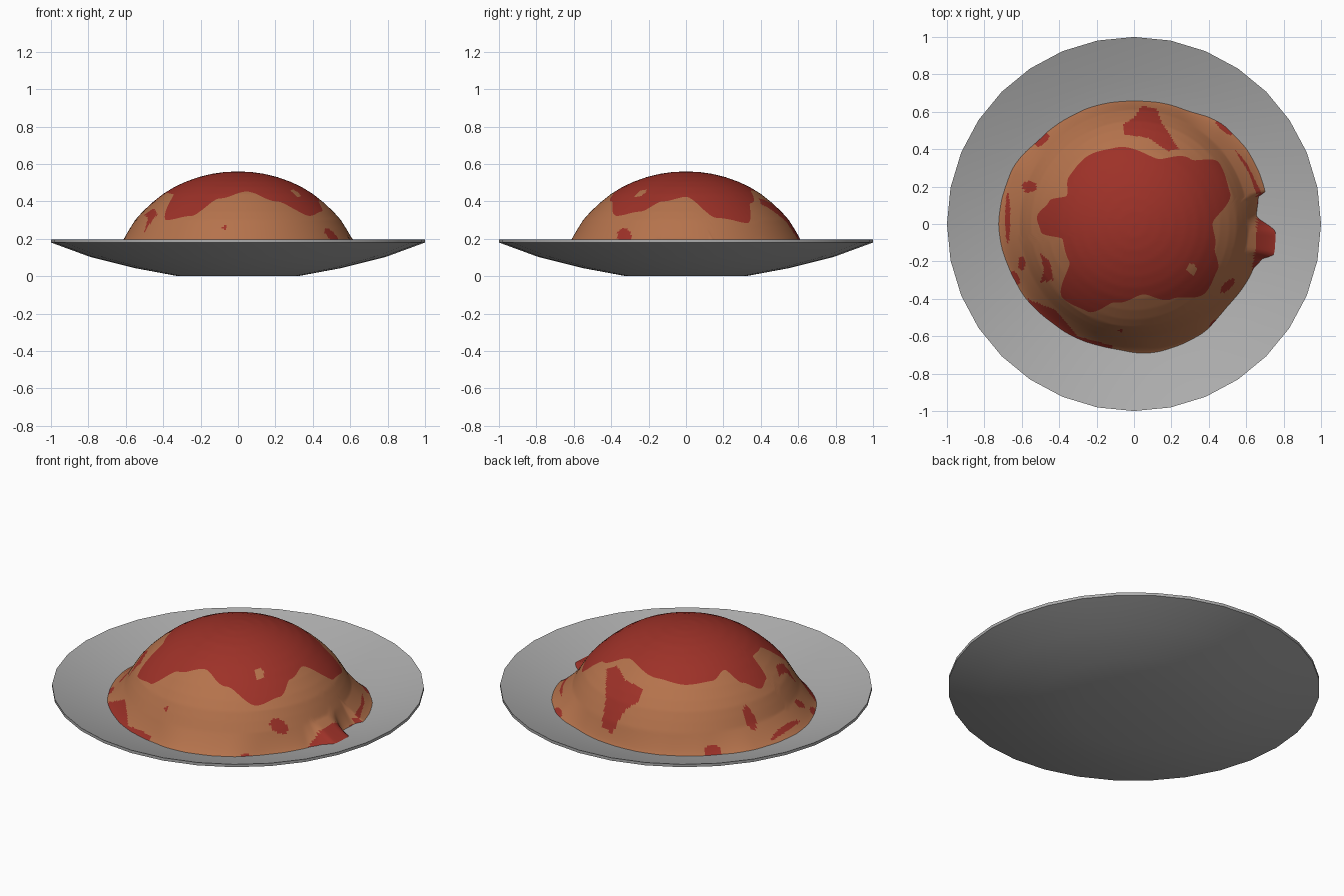
import bpy, bmesh, math
from mathutils import Vector

if "Cube" in bpy.data.objects:
    bpy.data.objects.remove(bpy.data.objects["Cube"])


def material(name, rgb):
    m = bpy.data.materials.new(name)
    m.diffuse_color = (*rgb, 1)
    m.use_nodes = True
    m.node_tree.nodes["Principled BSDF"].inputs["Base Color"].default_value = m.diffuse_color
    return m


GREY = material("plate grey", (0.42, 0.42, 0.42))
PASTA = material("pasta orange", (0.46, 0.17, 0.072))
SAUCE = material("sauce red", (0.34, 0.031, 0.021))


def make_object(name, bm, mats):
    me = bpy.data.meshes.new(name)
    bmesh.ops.recalc_face_normals(bm, faces=bm.faces)
    bm.to_mesh(me)
    bm.free()
    for m in mats:
        me.materials.append(m)
    ob = bpy.data.objects.new(name, me)
    bpy.context.collection.objects.link(ob)
    bpy.ops.object.select_all(action='DESELECT')
    ob.select_set(True)
    bpy.context.view_layer.objects.active = ob
    return ob


def linear(points, x):
    for (x0, y0), (x1, y1) in zip(points, points[1:]):
        if x <= x1:
            return y0 + (y1 - y0) * (x - x0) / (x1 - x0)
    return points[-1][1]


def around(table, deg):
    """Smooth closed outline: radius at an angle, from (degree, radius) pairs."""
    t = [(table[-1][0] - 360, table[-1][1])] + table + [(table[0][0] + 360, table[0][1])]
    for (a, p), (b, q) in zip(t, t[1:]):
        if a <= deg <= b:
            k = (deg - a) / (b - a)
            return p + (q - p) * k * k * (3 - 2 * k)


# Plate: thin 32-sided shallow dish
UNDER = [(0.32, 0), (0.55, 0.043), (0.79, 0.103), (1.0, 0.18)]
TOP = [(1.0, 0.197), (0.79, 0.122), (0.55, 0.062), (0.32, 0.02)]
bm = bmesh.new()
rings = []
for r, z in UNDER + TOP:
    rings.append([bm.verts.new((r * math.cos(i * math.pi / 16), r * math.sin(i * math.pi / 16), z))
                  for i in range(32)])
for a, b in zip(rings, rings[1:]):
    for i in range(32):
        j = (i + 1) % 32
        bm.faces.new((a[i], a[j], b[j], b[i]))
bm.faces.new(rings[0])
bm.faces.new(rings[-1])
make_object("plate", bm, [GREY])
bpy.ops.object.shade_smooth_by_angle(angle=math.radians(35))

# Pasta mound: outline on the plate, outline of the sauce cap, height profile
EDGE = [(4, .66), (12, .68), (14, .73), (31, .73), (46, .72), (68, .67), (90, .66),
        (117, .67), (135, .68), (157, .72), (180, .73), (209, .71), (234, .69),
        (260, .68), (278, .70), (300, .695), (318, .67), (339, .685), (344, .71),
        (348, .775), (356, .77)]
CAP = [(0, .42), (18, .54), (36, .56), (49, .46), (71, .37), (104, .42), (125, .44),
       (144, .43), (157, .39), (165, .47), (176, .52), (185, .50), (192, .39),
       (210, .40), (226, .55), (242, .53), (257, .43), (277, .38), (297, .45),
       (316, .53), (331, .51), (344, .45)]
PROFILE = [(0, .56), (.07, .557), (.14, .547), (.21, .53), (.28, .505), (.34, .477), (.40, .44),
           (.46, .392), (.51, .345), (.55, .30), (.58, .252), (.61, .20)]
FLOOR = [(0, .02)] + TOP[::-1]


def height(r, edge):
    if r <= .61:
        return linear(PROFILE, r)
    f = linear(FLOOR, r)
    u = min(1, (r - .61) / (edge - .61))
    return f + (.20 - linear(FLOOR, .61)) * (1 - u) ** 1.2 - .004 * u


# Sauce splashes: outlines seen from above, and small drops (x, y, rx, ry, turn)
SPLASHES = [
    [(-.06, .53), (0, .57), (.04, .63), (.12, .62), (.15, .54), (.24, .40), (.18, .39), (.08, .46), (-.05, .48)],
    [(.66, .13), (.70, .02), (.80, -.03), (.80, -.18), (.70, -.19), (.63, -.27), (.655, -.08)],
    [(-.57, -.40), (-.42, -.46), (-.30, -.60), (-.12, -.65), (-.12, -.70), (-.45, -.60)],
    [(.53, .41), (.60, .33), (.69, .15), (.66, .15), (.61, .28)],
    [(-.50, -.16), (-.45, -.20), (-.43, -.30), (-.50, -.31), (-.48, -.25)],
]
DROPS = [(-.56, .20, .04, .03, 0), (-.675, .03, .014, .13, 0), (.50, -.33, .05, .02, 45),
         (.48, .52, .06, .02, -45), (-.49, .45, .045, .022, 45), (-.60, -.21, .02, .035, 0),
         (-.64, -.29, .025, .04, 30), (.43, -.53, .03, .015, 40), (-.07, -.57, .012, .01, 0)]
GAP = (.31, -.24, .025, .03, 0)


def in_drop(x, y, d):
    a = math.radians(d[4])
    dx, dy = x - d[0], y - d[1]
    u = dx * math.cos(a) + dy * math.sin(a)
    v = dy * math.cos(a) - dx * math.sin(a)
    return (u / d[2]) ** 2 + (v / d[3]) ** 2 < 1


def in_outline(x, y, pts):
    inside = False
    for (x0, y0), (x1, y1) in zip(pts, pts[1:] + pts[:1]):
        if (y0 > y) != (y1 > y) and x < x0 + (y - y0) * (x1 - x0) / (y1 - y0):
            inside = not inside
    return inside


N, CAP_RINGS, SIDE_RINGS = 288, 30, 48
bm = bmesh.new()
top = bm.verts.new((0, 0, .56))
columns = []
for i in range(N):
    deg = 360 * i / N
    cap, edge = around(CAP, deg), around(EDGE, deg)
    radii = [cap * k / CAP_RINGS for k in range(1, CAP_RINGS + 1)]
    radii += [cap + (edge - cap) * k / SIDE_RINGS for k in range(1, SIDE_RINGS + 1)]
    c, s = math.cos(math.radians(deg)), math.sin(math.radians(deg))
    columns.append([bm.verts.new((r * c, r * s, height(r, edge))) for r in radii])
for i in range(N):
    a, b = columns[i], columns[(i + 1) % N]
    bm.faces.new((top, a[0], b[0])).material_index = 1
    for k in range(len(a) - 1):
        f = bm.faces.new((a[k], a[k + 1], b[k + 1], b[k]))
        x, y, _ = f.calc_center_median()
        if k < CAP_RINGS - 1:
            f.material_index = 0 if in_drop(x, y, GAP) else 1
        else:
            f.material_index = int(any(in_outline(x, y, p) for p in SPLASHES)
                                   or any(in_drop(x, y, d) for d in DROPS))
mound = make_object("pasta_mound_with_sauce", bm, [PASTA, SAUCE])
bpy.ops.object.shade_smooth()
